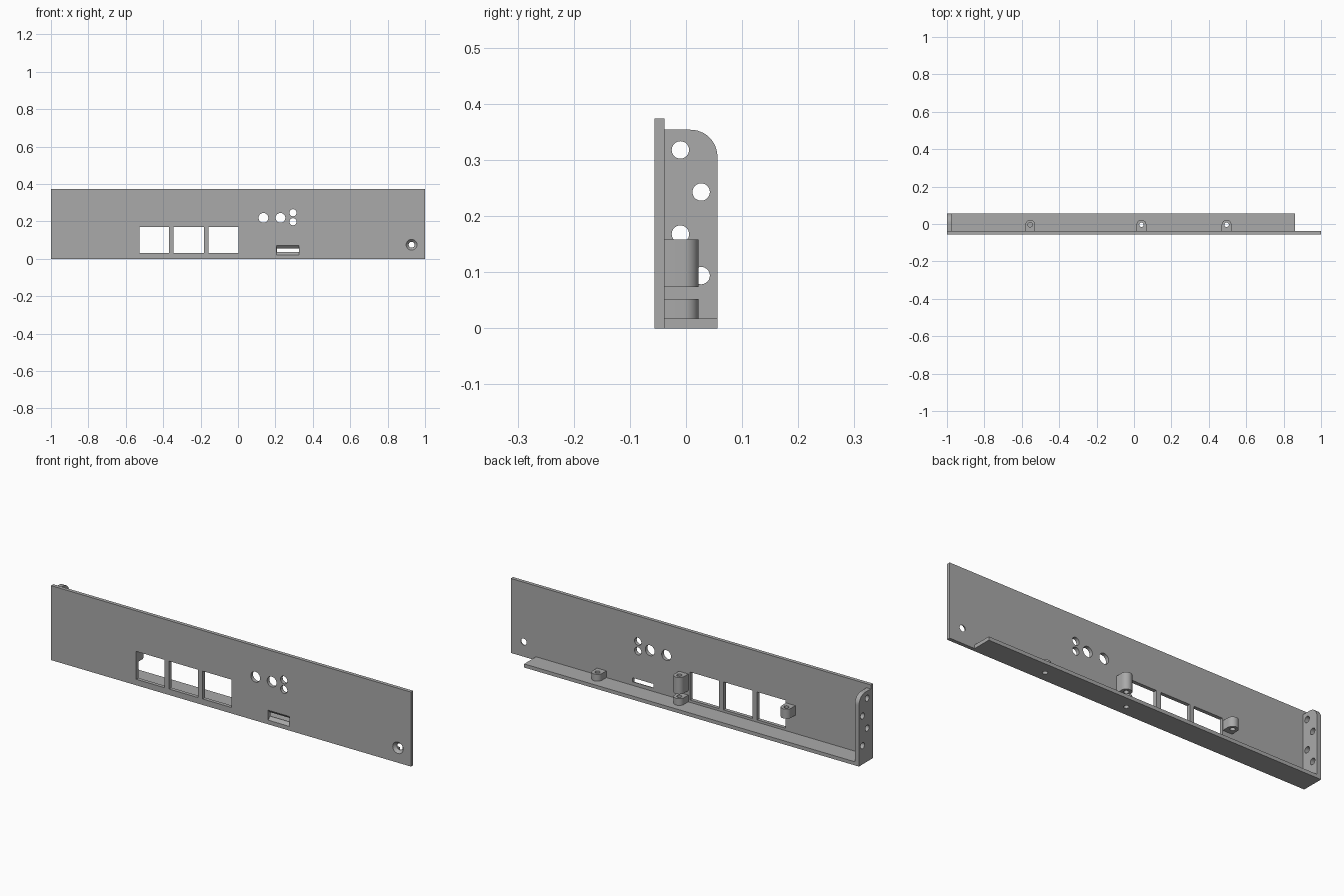
import bpy, bmesh, math
from mathutils import Vector

if "Cube" in bpy.data.objects:
    bpy.data.objects.remove(bpy.data.objects["Cube"], do_unlink=True)

grey = bpy.data.materials.new("plain grey")
grey.use_nodes = True
colour = (0.4, 0.4, 0.4, 1)
grey.diffuse_color = colour
grey.node_tree.nodes["Principled BSDF"].inputs["Base Color"].default_value = colour

# Maps profile coordinates (a, b) and depth d to space
AXES = {"x": lambda a, b, d: (d, a, b),
        "y": lambda a, b, d: (a, d, b),
        "z": lambda a, b, d: (a, b, d)}


def loft(name, axis, start, d0, end, d1):
    """Solid between two matching outlines at depths d0 and d1."""
    bm = bmesh.new()
    rings = [[bm.verts.new(AXES[axis](a, b, d)) for a, b in pts]
             for pts, d in ((start, d0), (end, d1))]
    n = len(start)
    bm.faces.new(rings[0])
    bm.faces.new(rings[1])
    for i in range(n):
        j = (i + 1) % n
        bm.faces.new((rings[0][i], rings[0][j], rings[1][j], rings[1][i]))
    bmesh.ops.recalc_face_normals(bm, faces=bm.faces)
    mesh = bpy.data.meshes.new(name)
    bm.to_mesh(mesh)
    bm.free()
    mesh.materials.append(grey)
    obj = bpy.data.objects.new(name, mesh)
    bpy.context.collection.objects.link(obj)
    return obj


def prism(name, axis, pts, d0, d1):
    return loft(name, axis, pts, d0, pts, d1)


def rect(a0, a1, b0, b1):
    return [(a0, b0), (a1, b0), (a1, b1), (a0, b1)]


def arc(a, b, r, t0=0, t1=360, n=32):
    steps = n if t1 - t0 == 360 else n + 1
    angles = [math.radians(t0 + (t1 - t0) * i / n) for i in range(steps)]
    return [(a + r * math.cos(t), b + r * math.sin(t)) for t in angles]


def cut(obj, cutters):
    for c in cutters:
        mod = obj.modifiers.new("cut", "BOOLEAN")
        mod.operation = "DIFFERENCE"
        mod.solver = "EXACT"
        mod.object = c
        c.hide_render = True
        bpy.context.view_layer.objects.active = obj
        bpy.ops.object.modifier_apply(modifier=mod.name)
        bpy.data.objects.remove(c, do_unlink=True)


def smooth(obj):
    bpy.ops.object.select_all(action="DESELECT")
    obj.select_set(True)
    bpy.context.view_layer.objects.active = obj
    bpy.ops.object.shade_smooth_by_angle(angle=math.radians(30))


FRONT, INNER, BACK = -0.056, -0.038, 0.056
FLOOR = 0.018

# Front plate with windows, round holes, tapered slot and countersunk hole
plate = prism("front_plate", "y", rect(-1, 1, 0, 0.374), FRONT, INNER)
cutters = [prism("window_cutter", "y", rect(x0, x1, 0.03, 0.17), -0.1, 0)
           for x0, x1 in ((-0.527, -0.369), (-0.344, -0.182), (-0.157, 0.003))]
for x, z, r in ((0.136, 0.219, 0.026), (0.227, 0.219, 0.026),
                (0.294, 0.246, 0.019), (0.294, 0.198, 0.019), (0.928, 0.075, 0.016)):
    cutters.append(prism("hole_cutter", "y", arc(x, z, r), -0.1, 0))
cutters.append(prism("slot_cutter", "y", rect(0.208, 0.325, 0.036, 0.056), -0.1, 0))
cutters.append(loft("slot_taper_cutter", "y", rect(0.207, 0.326, 0.02, 0.072),
                    FRONT - 0.001, rect(0.207, 0.326, 0.036, 0.056), INNER - 0.004))
cutters.append(loft("countersink_cutter", "y", arc(0.928, 0.075, 0.03),
                    FRONT - 0.001, arc(0.928, 0.075, 0.0161), INNER - 0.004))
cut(plate, cutters)
smooth(plate)

# Bottom shelf with two screw holes
shelf = prism("bottom_shelf", "z", rect(-1, 0.86, INNER, BACK), 0, FLOOR)
cut(shelf, [prism("screw_cutter", "z", arc(x, -0.004, 0.012), -0.1, 0.1)
            for x in (0.04, 0.495)])
smooth(shelf)

# End flange with rounded upper corner and staggered holes
outline = [(INNER, FLOOR), (BACK, FLOOR)] + arc(0.008, 0.306, 0.048, 0, 90, 12) + [(INNER, 0.354)]
flange = prism("end_flange", "x", outline, -1, -0.977)
cut(flange, [prism("flange_hole_cutter", "x", arc(y, z, 0.0155), -1.1, -0.9)
             for y, z in ((-0.01, 0.318), (0.027, 0.243), (-0.01, 0.168), (0.027, 0.094))])
smooth(flange)

# Screw bosses with rounded backs
for name, x, z0, z1 in (("right_boss", -0.555, 0.11, 0.158),
                        ("middle_upper_boss", 0.04, 0.074, 0.158),
                        ("middle_lower_boss", 0.04, FLOOR, 0.052),
                        ("left_boss", 0.495, FLOOR, 0.052)):
    half = 0.026
    shape = [(x - half, INNER), (x + half, INNER)] + arc(x, -0.004, half, 0, 180, 20)
    boss = prism(name, "z", shape, z0, z1)
    cut(boss, [prism("bore_cutter", "z", arc(x, -0.004, 0.012), z0 - 0.05, z1 + 0.05)])
    smooth(boss)
